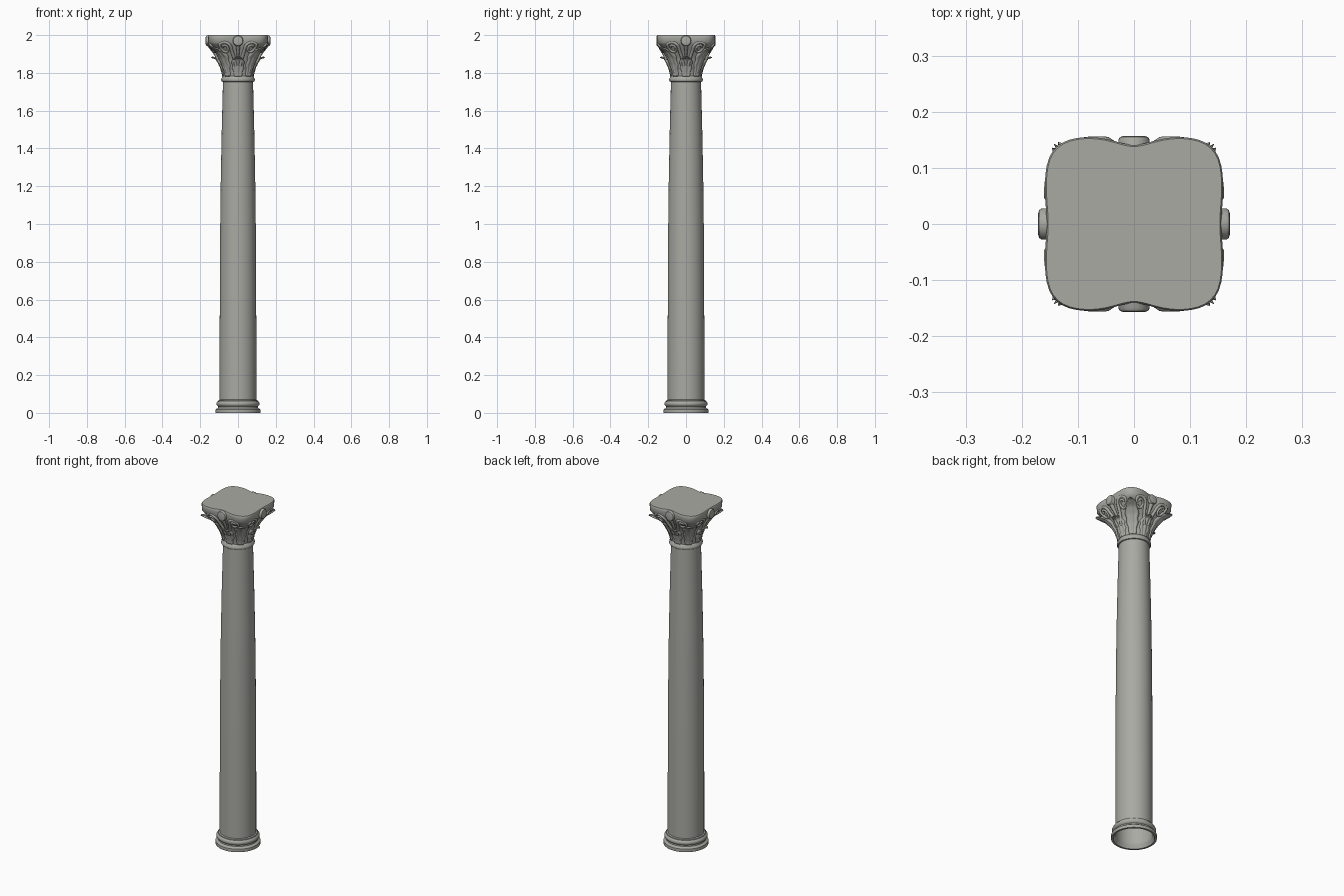
import bpy, bmesh, math
from mathutils import Vector, Matrix

if "Cube" in bpy.data.objects:
    bpy.data.objects.remove(bpy.data.objects["Cube"])

stone = bpy.data.materials.new("grey stone")
stone.diffuse_color = (0.40, 0.40, 0.37, 1)
stone.use_nodes = True
stone.node_tree.nodes["Principled BSDF"].inputs["Base Color"].default_value = stone.diffuse_color


def finish(name, bm, angle=40):
    bmesh.ops.recalc_face_normals(bm, faces=bm.faces)
    me = bpy.data.meshes.new(name)
    bm.to_mesh(me)
    bm.free()
    ob = bpy.data.objects.new(name, me)
    bpy.context.collection.objects.link(ob)
    me.materials.append(stone)
    bpy.ops.object.select_all(action='DESELECT')
    ob.select_set(True)
    bpy.context.view_layer.objects.active = ob
    bpy.ops.object.shade_smooth_by_angle(angle=math.radians(angle))
    return ob


def loft(name, rows, cap=False, angle=40):
    """Skin closed rings of points."""
    bm = bmesh.new()
    rings = [[bm.verts.new(p) for p in row] for row in rows]
    n = len(rings[0])
    for a, b in zip(rings, rings[1:]):
        for i in range(n):
            j = (i + 1) % n
            bm.faces.new((a[i], a[j], b[j], b[i]))
    if cap:
        bm.faces.new(rings[-1])
    return finish(name, bm, angle)


def lathe(name, profile, n=48):
    return loft(name, [[(r * math.cos(math.tau * i / n), r * math.sin(math.tau * i / n), z)
                        for i in range(n)] for r, z in profile])


def lerp(table, z):
    for a, b in zip(table, table[1:]):
        if z <= b[0]:
            k = max(0, (z - a[0]) / (b[0] - a[0]))
            return [p + (q - p) * k for p, q in zip(a[1:], b[1:])]
    return table[-1][1:]


# Base mouldings (open underneath) and tapering shaft
lathe("base", [(0.096, 0.025), (0.108, 0.0), (0.119, 0.0), (0.12, 0.008), (0.119, 0.018),
               (0.113, 0.022), (0.106, 0.027), (0.105, 0.034), (0.110, 0.038), (0.114, 0.044),
               (0.114, 0.052), (0.110, 0.059), (0.105, 0.062), (0.104, 0.067), (0.097, 0.070)])
lathe("shaft", [(0.097, 0.02), (0.097, 0.4), (0.096, 0.7), (0.094, 1.0), (0.091, 1.25),
                (0.086, 1.5), (0.081, 1.7), (0.079, 1.78)])
lathe("neck_ring", [(0.078, 1.752), (0.085, 1.754), (0.089, 1.760), (0.089, 1.768),
                    (0.085, 1.774), (0.083, 1.780), (0.077, 1.784)])


# Capital core: round at the neck, blending to a bowed rounded square
def top_radius(t):
    c, s = abs(math.cos(t)), abs(math.sin(t))
    r = ((c / 0.160) ** 5 + (s / 0.157) ** 5) ** -0.2
    dip_y = 0.016 * math.exp(-(c * r / 0.05) ** 2) * (s > c)
    dip_x = 0.004 * math.exp(-(s * r / 0.05) ** 2) * (c > s)
    return r - dip_y - dip_x


LEVELS = [(1.775, 0.077, 0), (1.80, 0.080, 0), (1.84, 0.087, 0.06), (1.88, 0.096, 0.18),
          (1.91, 0.104, 0.36), (1.94, 0.116, 0.66), (1.962, 0.13, 0.97), (2.0, 0.13, 1)]


def surf(t, z):
    r, w = lerp(LEVELS, z)
    return r + (top_radius(t) - r) * w


N = 96
zs = [1.775 + 0.187 * i / 16 for i in range(17)] + [1.985, 1.996, 2.0]
rows = []
for z in zs:
    row = []
    for i in range(N):
        t = math.tau * i / N
        r = surf(t, z) - (0.003 if z == 2.0 else 0)
        row.append((r * math.cos(t), r * math.sin(t), z))
    rows.append(row)
loft("capital_core", rows, cap=True, angle=50)


# Acanthus leaves hugging the core, ribbed, with curled tips
def leaf(name, centre, z0, z1, half, lift, curl):
    bm = bmesh.new()
    nu, nv = 16, 20
    grid = []
    for j in range(nv + 1):
        v = j / nv
        wide = half * (0.75 + 0.35 * math.sin(math.pi * v)) * math.sqrt(max(0.06, 1 - v ** 5))
        wide *= 1 + 0.09 * math.sin(v * 22)
        line = []
        for i in range(nu + 1):
            u = 2 * i / nu - 1
            t = centre + u * wide
            z = z0 + (z1 - z0) * v
            rib = 0.004 * math.cos(u * 3 * math.pi) * (0.4 + 0.6 * v)
            r = surf(t, z) + lift * (1 - u ** 4) + rib + curl * v ** 4 - 0.002
            z -= curl * 0.9 * max(0, v - 0.8) / 0.2 * (1 - 0.4 * u * u)
            line.append(bm.verts.new((r * math.cos(t), r * math.sin(t), z)))
        grid.append(line)
    for a, b in zip(grid, grid[1:]):
        for i in range(nu):
            bm.faces.new((a[i], a[i + 1], b[i + 1], b[i]))
    ob = finish(name, bm, 60)
    m = ob.modifiers.new("thickness", 'SOLIDIFY')
    m.thickness = 0.007
    m.offset = -1


for k in range(4):
    face, corner = k * math.pi / 2, (k + 0.5) * math.pi / 2
    leaf("corner_leaf", corner, 1.782, 1.945, 0.32, 0.009, 0.016)
    leaf("face_leaf", face, 1.782, 1.895, 0.36, 0.007, 0.018)


# Volutes: a rolled spiral on each side of every face
def tube(name, path, radii, n=10):
    rows = []
    for i, p in enumerate(path):
        d = (path[min(i + 1, len(path) - 1)] - path[max(i - 1, 0)]).normalized()
        out = Vector((p.x, p.y, 0)).normalized()
        a = d.cross(out).normalized()
        b = a.cross(d)
        rows.append([p + radii[i] * (a * math.cos(math.tau * q / n) + b * math.sin(math.tau * q / n))
                     for q in range(n)])
    loft(name, rows, cap=True, angle=60)


for k in range(4):
    face = k * math.pi / 2
    for side in (-1, 1):
        path, radii = [], []
        # stalk rising from behind the face leaf, then winding inward
        pts = [(0.016, 1.84), (0.024, 1.87), (0.032, 1.90)]
        for i in range(37):
            a = math.pi * 1.06 - i * math.tau * 1.5 / 36
            rad = 0.034 - 0.024 * i / 36
            pts.append((0.070 + rad * math.cos(a), 1.933 + rad * math.sin(a)))
        for i, (x, z) in enumerate(pts):
            t = face + side * math.atan2(x, 0.135)
            r = surf(t, min(z, 1.95)) + 0.003
            path.append(Vector((r * math.cos(t), r * math.sin(t), z)))
            radii.append(0.0085 - 0.003 * i / len(pts))
        tube("volute", path, radii)

# Rounded flower bosses at the middle of each top edge
for k in range(4):
    reach = 0.171 if k % 2 == 0 else 0.157
    prof = [(0.028, 0.12), (0.028, reach - 0.007), (0.025, reach - 0.002), (0.018, reach), (0.004, reach)]
    rot = Matrix.Rotation(k * math.pi / 2, 3, 'Z')
    rows = [[rot @ Vector((x, r * math.cos(math.tau * i / 24), 1.97 + r * math.sin(math.tau * i / 24)))
             for i in range(24)] for r, x in prof]
    loft("flower_boss", rows, cap=True)
    # stem below the boss
    t = k * math.pi / 2
    path = []
    for i in range(9):
        z = 1.87 + 0.085 * i / 8
        r = surf(t, z) + 0.004
        path.append(Vector((r * math.cos(t), r * math.sin(t), z)))
    tube("flower_stem", path, [0.006 + 0.008 * (i / 8) ** 2 for i in range(9)])
